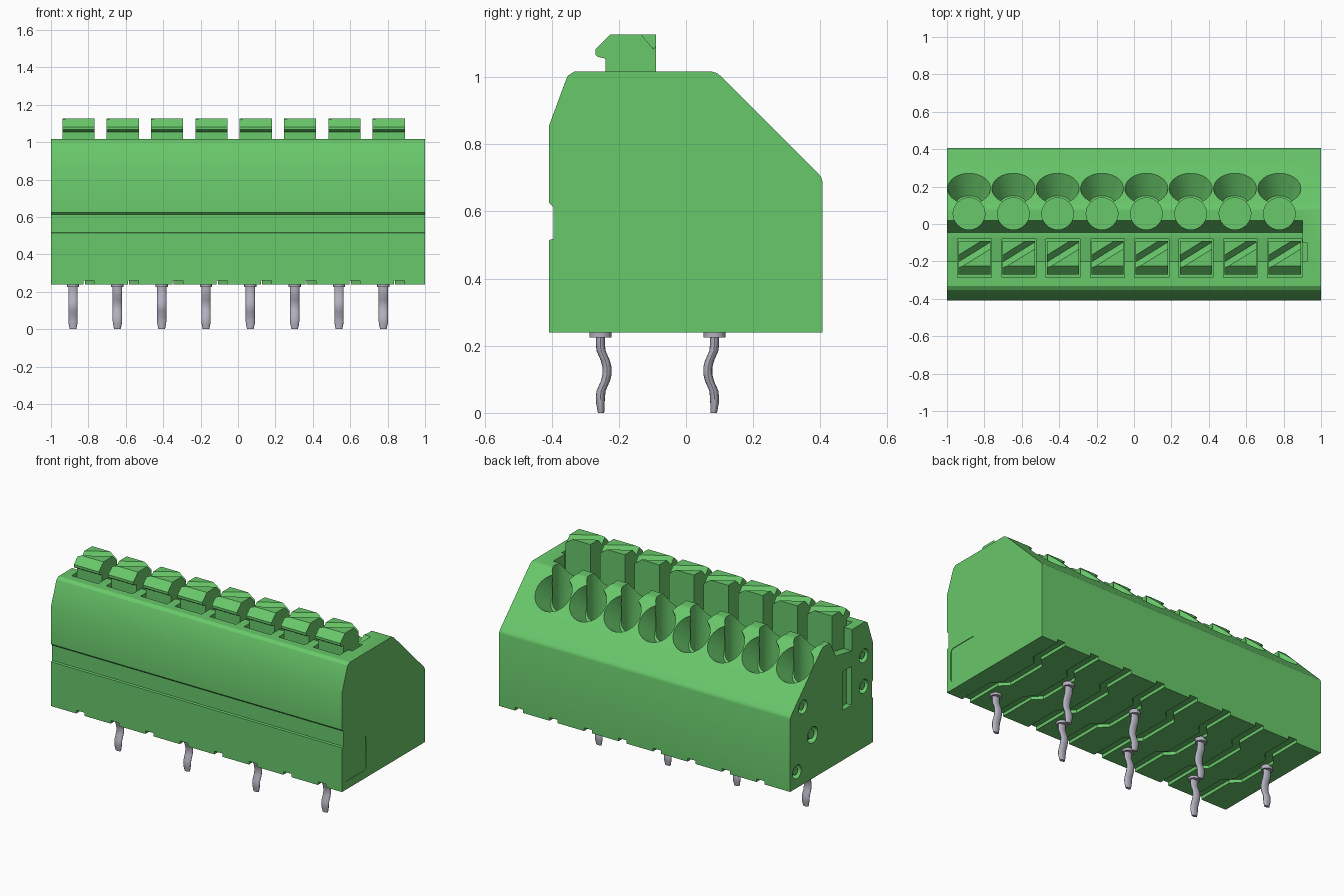
import bpy, bmesh, math
from mathutils import Matrix, Vector

if "Cube" in bpy.data.objects:
    bpy.data.objects.remove(bpy.data.objects["Cube"])


def material(name, rgb, rough):
    m = bpy.data.materials.new(name)
    m.use_nodes = True
    m.diffuse_color = (*rgb, 1)
    b = m.node_tree.nodes["Principled BSDF"]
    b.inputs["Base Color"].default_value = (*rgb, 1)
    b.inputs["Roughness"].default_value = rough
    return m


GREEN = material("green plastic", (0.14, 0.58, 0.145), 0.5)
GREY = material("tinned metal", (0.45, 0.44, 0.52), 0.4)

PITCH = 0.237
WAYS = range(8)
PIN_X = [-0.882 + PITCH * i for i in WAYS]
LEVER_X = [-0.853 + PITCH * i for i in WAYS]


def prism(bm, profile, lo, hi, axis="x"):
    """Extrude a 2D profile: (y, z) along x, or (x, y) along z."""
    def place(p, t):
        return (t, p[0], p[1]) if axis == "x" else (p[0], p[1], t)
    a = [bm.verts.new(place(p, lo)) for p in profile]
    b = [bm.verts.new(place(p, hi)) for p in profile]
    n = len(profile)
    faces = [bm.faces.new(a), bm.faces.new(b)]
    faces += [bm.faces.new((a[i], a[(i + 1) % n], b[(i + 1) % n], b[i])) for i in range(n)]
    bmesh.ops.recalc_face_normals(bm, faces=faces)


def box(bm, x0, x1, y0, y1, z0, z1):
    prism(bm, [(y0, z0), (y1, z0), (y1, z1), (y0, z1)], x0, x1)


def cone(bm, centre, rot, r1, r2, depth, n=32):
    bmesh.ops.create_cone(bm, cap_ends=True, segments=n, radius1=r1, radius2=r2,
                          depth=depth, matrix=Matrix.Translation(centre) @ rot)


def finish(bm, name, mat):
    me = bpy.data.meshes.new(name)
    bm.to_mesh(me)
    bm.free()
    ob = bpy.data.objects.new(name, me)
    bpy.context.collection.objects.link(ob)
    me.materials.append(mat)
    return ob


def activate(ob):
    bpy.ops.object.select_all(action="DESELECT")
    ob.select_set(True)
    bpy.context.view_layer.objects.active = ob


def cut(ob, bm):
    cutter = finish(bm, "cutter", GREEN)
    cutter.hide_render = True
    mod = ob.modifiers.new("cut", "BOOLEAN")
    mod.operation, mod.solver, mod.object = "DIFFERENCE", "EXACT", cutter
    activate(ob)
    bpy.ops.object.modifier_apply(modifier=mod.name)
    bpy.data.objects.remove(cutter)


def smooth(ob, angle=30):
    activate(ob)
    bpy.ops.object.shade_smooth_by_angle(angle=math.radians(angle))


# Housing: side profile with front groove and sloped back
bm = bmesh.new()
prism(bm, [(-0.408, 0.24), (-0.408, 0.515), (-0.395, 0.518), (-0.395, 0.613),
           (-0.408, 0.625), (-0.408, 0.855), (-0.36, 0.985), (-0.352, 1.004),
           (-0.332, 1.017), (0.075, 1.017), (0.092, 1.012), (0.105, 1.002),
           (0.395, 0.712), (0.403, 0.701), (0.406, 0.69), (0.406, 0.24)], -1, 1)
housing = finish(bm, "housing", GREEN)

# Stepped grooves across the underside
bm = bmesh.new()
for i in WAYS:
    x = -0.797 + PITCH * i
    a, b, s = x - 0.028, x + 0.028, -0.05
    prism(bm, [(a, -0.5), (b, -0.5), (b, -0.17), (b + s, -0.12), (b + s, 0.15), (b, 0.2),
               (b, 0.5), (a, 0.5), (a, 0.2), (a + s, 0.15), (a + s, -0.12), (a, -0.17)],
          0.2, 0.26, "z")
cut(housing, bm)

# Channel behind the levers, open at the left-hand end of the front
bm = bmesh.new()
prism(bm, [(0.028, 1.035), (-0.045, 0.91), (-0.065, 0.91), (-0.2, 0.885), (-0.2, 1.035)],
      -1.05, 0.9)
cut(housing, bm)

# Lever pockets
bm = bmesh.new()
for x in LEVER_X:
    box(bm, x - 0.091, x + 0.091, -0.285, -0.08, 0.78, 1.1)
cut(housing, bm)

# Wire entries: cone square to the slope, then a vertical bore
tilt = Matrix.Rotation(math.radians(-45), 4, "X")
normal = Vector((0, 1, 1)).normalized()
bm = bmesh.new()
for x in PIN_X:
    cone(bm, Vector((x, 0.19, 0.917)) + normal * -0.061, tilt, 0.075, 0.1172, 0.138)
cut(housing, bm)
bm = bmesh.new()
for x in PIN_X:
    cone(bm, Vector((x, 0.055, 0.9)), Matrix(), 0.085, 0.085, 0.34)
cut(housing, bm)

# Coupling sockets and slot in one end, coupling notch in the other
SOCKETS = [(0.28, 0.72, 0.042), (0.185, 0.51, 0.05), (0.34, 0.34, 0.042),
           (-0.316, 0.81, 0.042), (-0.316, 0.62, 0.042)]
side = Matrix.Rotation(math.radians(90), 4, "Y")
bm = bmesh.new()
for y, z, r in SOCKETS:
    cone(bm, Vector((-1, y, z)), side, r, r, 0.08, 24)
box(bm, -1.05, -0.965, -0.195, -0.11, 0.55, 0.79)
box(bm, 0.88, 0.925, -0.2, -0.1, 0.89, 1.1)
cut(housing, bm)

# Shallow rounded panel on the other end
bm = bmesh.new()
panel = []
for cy, cz, start in ((-0.19, 0.48, 0), (-0.355, 0.48, 90), (-0.355, 0.31, 180), (-0.19, 0.31, 270)):
    for k in range(4):
        t = math.radians(start + 30 * k)
        panel.append((cy + 0.02 * math.cos(t), cz + 0.02 * math.sin(t)))
prism(bm, panel, 0.996, 1.02)
cut(housing, bm)
smooth(housing)

# Raised rings inside the sockets
bm = bmesh.new()
for y, z, r in SOCKETS:
    cone(bm, Vector((-0.975, y, z)), side, r * 0.55, r * 0.55, 0.03, 20)
smooth(finish(bm, "socket_bosses", GREEN))

# Release levers: hooked profile with a diagonal V groove on top
for i, x in enumerate(LEVER_X):
    bm = bmesh.new()
    prism(bm, [(-0.09, 0.775), (-0.09, 1.127), (-0.225, 1.127), (-0.27, 1.082),
               (-0.27, 1.067), (-0.262, 1.06), (-0.24, 1.055), (-0.24, 0.775)],
          x - 0.086, x + 0.086)
    lever = finish(bm, f"lever_{i + 1}", GREEN)
    bm = bmesh.new()
    prism(bm, [(-0.045, 1.137), (0, 1.083), (0.045, 1.137)], -0.12, 0.12)
    for v in bm.verts:
        v.co.y += -0.15 + v.co.x * 0.62
        v.co.x += x
    cut(lever, bm)
    smooth(lever)

# Solder pins: collar and kinked leg, alternating between two rows
LEG = [(0.228, 0, 1), (0.205, 0, 1), (0.185, 0.1, 1), (0.155, 0.75, 1), (0.135, 1, 1),
       (0.115, 1, 1), (0.095, 0.75, 1), (0.065, 0.1, 1), (0.045, 0, 1), (0.03, 0, 0.95),
       (0.0, 0.1, 0.7)]
for i, x in enumerate(PIN_X):
    y, bend = (-0.255, 0.02) if i % 2 else (0.085, -0.02)
    bm = bmesh.new()
    cone(bm, Vector((x, y, 0.2375)), Matrix(), 0.033, 0.033, 0.025, 24)
    rings = []
    for z, k, s in LEG:
        rings.append([bm.verts.new((x + 0.025 * s * math.cos(t * math.pi / 8),
                                    y + bend * k + 0.0135 * s * math.sin(t * math.pi / 8), z))
                      for t in range(16)])
    for a, b in zip(rings, rings[1:]):
        for t in range(16):
            u = (t + 1) % 16
            bm.faces.new((a[t], b[t], b[u], a[u]))
    bm.faces.new(rings[0])
    bm.faces.new(rings[-1])
    bmesh.ops.recalc_face_normals(bm, faces=bm.faces[:])
    smooth(finish(bm, f"solder_pin_{i + 1}", GREY), 40)
